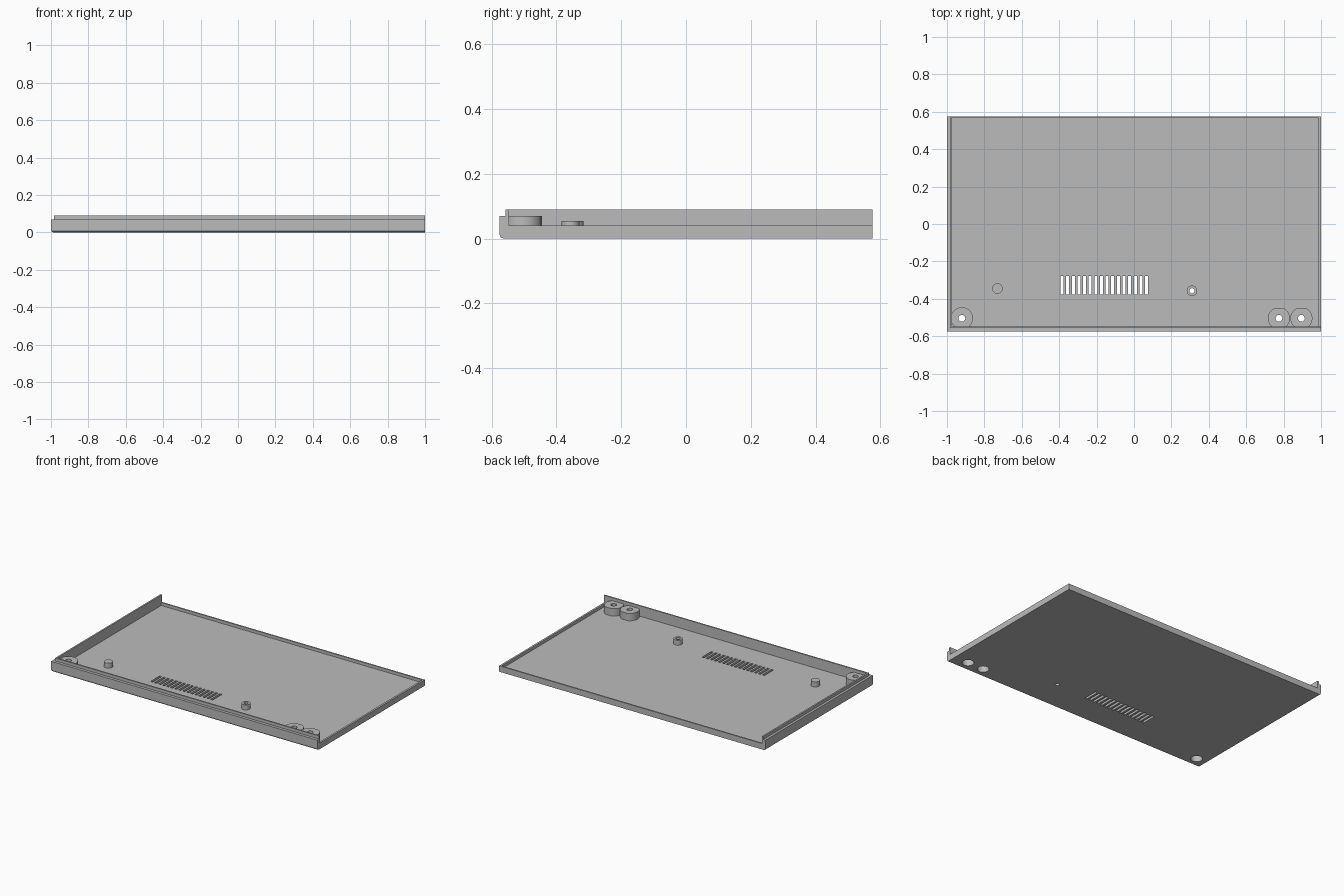
import bpy
import math

if "Cube" in bpy.data.objects:
    bpy.data.objects.remove(bpy.data.objects["Cube"], do_unlink=True)

grey = bpy.data.materials.new("mid_grey")
grey.use_nodes = True
COLOUR = (0.5, 0.5, 0.5, 1)
grey.diffuse_color = COLOUR
grey.node_tree.nodes["Principled BSDF"].inputs["Base Color"].default_value = COLOUR

HX, HY = 1.0, 0.576                    # half sizes
FLOOR, RIM, STEP, TOP = 0.02, 0.04, 0.07, 0.09
LIP_X, LIP_Y = -0.973, -0.547          # inner faces of the tall walls


def finish(name):
    obj = bpy.context.object
    obj.name = name
    obj.data.materials.append(grey)
    return obj


def box(name, x0, x1, y0, y1, z0, z1):
    bpy.ops.mesh.primitive_cube_add(
        size=1, location=((x0 + x1) / 2, (y0 + y1) / 2, (z0 + z1) / 2))
    bpy.context.object.scale = (x1 - x0, y1 - y0, z1 - z0)
    bpy.ops.object.transform_apply(location=True, scale=True)
    return finish(name)


def cylinder(name, x, y, r, z0, z1):
    bpy.ops.mesh.primitive_cylinder_add(
        vertices=48, radius=r, depth=z1 - z0, location=(x, y, (z0 + z1) / 2))
    bpy.ops.object.transform_apply(location=True)
    return finish(name)


def combine(target, tool, operation):
    bpy.context.view_layer.objects.active = target
    mod = target.modifiers.new("join", "BOOLEAN")
    mod.operation = operation
    mod.solver = "EXACT"
    mod.object = tool
    bpy.ops.object.modifier_apply(modifier=mod.name)
    bpy.data.objects.remove(tool, do_unlink=True)


# Tray block, with the bottom front and bottom left edges chamfered
tray = box("tray", -HX, HX, -HY, HY, 0, TOP)
weight = tray.data.attributes.new("bevel_weight_edge", "FLOAT", "EDGE")
for edge in tray.data.edges:
    a, b = (tray.data.vertices[i].co for i in edge.vertices)
    low = a.z < 0.01 and b.z < 0.01
    front = a.y < 0 and b.y < 0
    left = a.x < 0 and b.x < 0
    weight.data[edge.index].value = 1.0 if low and (front or left) else 0.0
bevel = tray.modifiers.new("chamfer", "BEVEL")
bevel.limit_method = "WEIGHT"
bevel.width = 0.013
bevel.segments = 2
bpy.context.view_layer.objects.active = tray
bpy.ops.object.modifier_apply(modifier=bevel.name)

# Hollow interior, low back and side rims, stepped lip on the tall walls
for region in (
    (LIP_X, 0.987, LIP_Y, 0.566, FLOOR, 0.2),
    (LIP_X, 1.1, LIP_Y, 0.7, RIM, 0.2),
    (-1.1, 1.1, -0.7, -0.557, STEP, 0.2),
    (-1.1, -0.984, -0.7, 0.7, STEP, 0.2),
):
    combine(tray, box("cutter", *region), "DIFFERENCE")

# Screw bosses trimmed to the walls
BOSS_Y = -0.504
bosses = ((-0.92, -0.4), (0.775, -0.449), (0.895, -0.449))
for x, back in bosses:
    boss = cylinder("screw_boss", x, BOSS_Y, 0.059, 0.01, STEP)
    trim = box("trim", -0.978, 1.1, -0.552, back, 0, 0.2)
    combine(boss, trim, "INTERSECT")
    combine(tray, boss, "UNION")

# Small locating pin and hollow post
pins = ((-0.73, -0.345), (0.31, -0.357))
for x, y in pins:
    combine(tray, cylinder("pin", x, y, 0.028, 0.01, 0.054), "UNION")

# Screw holes with counterbores underneath, and the post hole
for x, back in bosses:
    combine(tray, cylinder("hole", x, BOSS_Y, 0.018, -0.1, 0.2), "DIFFERENCE")
    combine(tray, cylinder("counterbore", x, BOSS_Y, 0.036, -0.1, 0.045), "DIFFERENCE")
combine(tray, cylinder("post_hole", *pins[1], 0.014, -0.1, 0.2), "DIFFERENCE")

# Row of ventilation slots
SLOTS = 16
for i in range(SLOTS):
    x = -0.385 + 0.452 * i / (SLOTS - 1)
    slot = box("slot", x - 0.008, x + 0.008, -0.378, -0.278, -0.1, 0.2)
    combine(tray, slot, "DIFFERENCE")

# One material slot, smooth round parts with crisp edges
tray.data.materials.clear()
tray.data.materials.append(grey)
for poly in tray.data.polygons:
    poly.material_index = 0
bpy.ops.object.select_all(action="DESELECT")
tray.select_set(True)
bpy.context.view_layer.objects.active = tray
bpy.ops.object.shade_smooth_by_angle(angle=math.radians(20))
